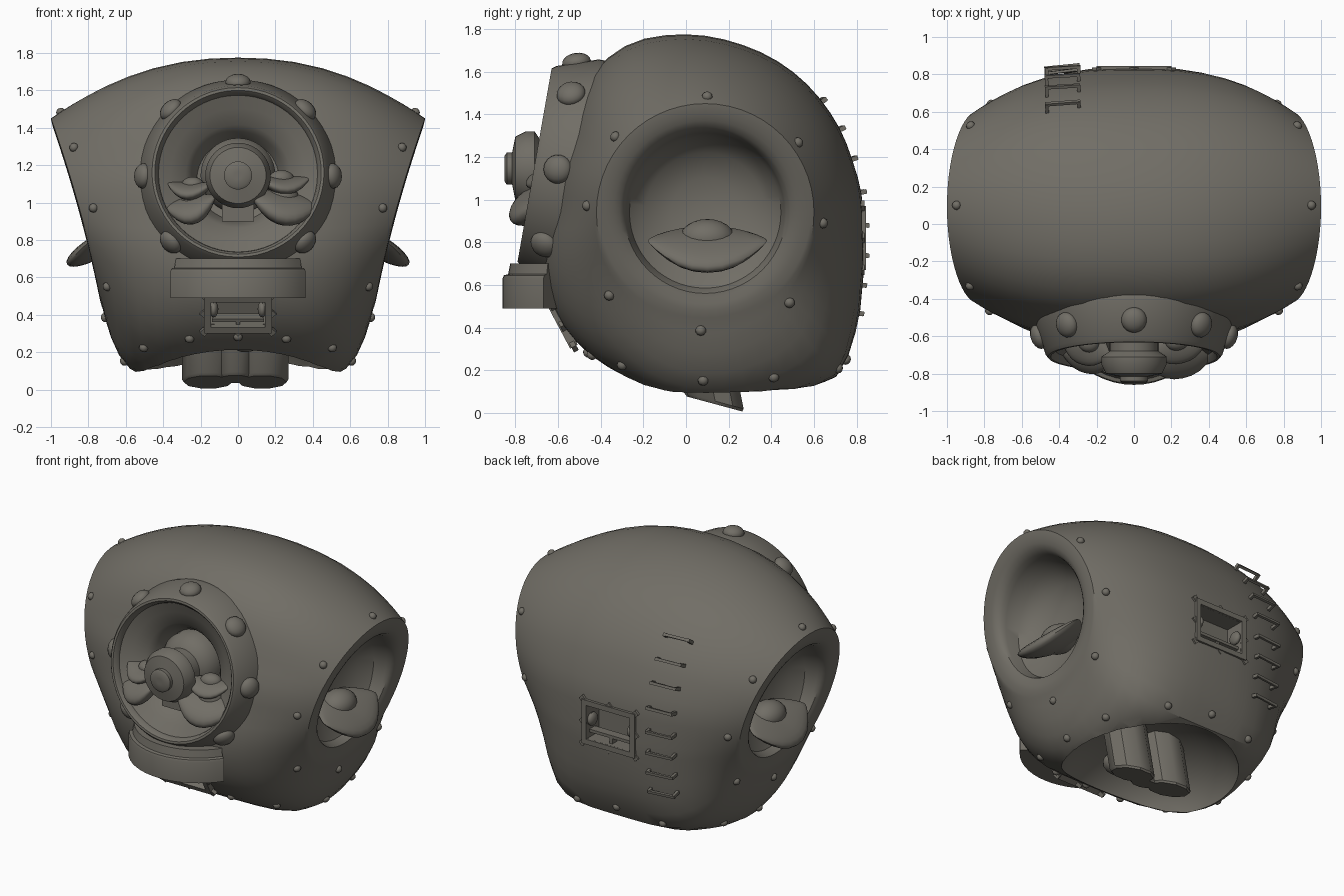
import bpy, bmesh, math
from mathutils import Matrix, Vector
from mathutils.bvhtree import BVHTree

if "Cube" in bpy.data.objects:
    bpy.data.objects.remove(bpy.data.objects["Cube"])

T, R = Matrix.Translation, Matrix.Rotation
mat = bpy.data.materials.new("weathered grey metal")
mat.diffuse_color = (0.165, 0.155, 0.132, 1)
mat.use_nodes = True
mat.node_tree.nodes["Principled BSDF"].inputs["Base Color"].default_value = mat.diffuse_color


def finish(bm, name, angle=35):
    bmesh.ops.recalc_face_normals(bm, faces=bm.faces)
    me = bpy.data.meshes.new(name)
    bm.to_mesh(me)
    bm.free()
    ob = bpy.data.objects.new(name, me)
    bpy.context.collection.objects.link(ob)
    me.materials.append(mat)
    smooth(ob, angle)
    return ob


def smooth(ob, angle=35):
    bpy.ops.object.select_all(action='DESELECT')
    ob.select_set(True)
    bpy.context.view_layer.objects.active = ob
    bpy.ops.object.shade_smooth_by_angle(angle=math.radians(angle))


def skin(bm, rings):
    for a, b in zip(rings, rings[1:]):
        n = len(a)
        for i in range(n):
            bm.faces.new((a[i], a[(i + 1) % n], b[(i + 1) % n], b[i]))
    bm.faces.new(rings[0])
    bm.faces.new(rings[-1])


def lathe(name, prof, m, seg=40, angle=35):
    """Closed solid of revolution about local z; profile of (radius, height)."""
    bm = bmesh.new()
    skin(bm, [[bm.verts.new(m @ Vector((r * math.cos(t), r * math.sin(t), h)))
               for t in (math.tau * i / seg for i in range(seg))] for r, h in prof])
    return finish(bm, name, angle)


def box(bm, m, size, at=(0, 0, 0)):
    bmesh.ops.create_cube(bm, size=1, matrix=m @ T(at) @ Matrix.Diagonal((*size, 1)))


def ball(bm, m, size, u=16, v=10):
    return bmesh.ops.create_uvsphere(bm, u_segments=u, v_segments=v, radius=1,
                                     matrix=m @ Matrix.Diagonal((*size, 1)))


# ---- body: loft along x from the side profile to the tilted socket ridges ----
CY, CZ, RR, N = 0.09, 0.94, 0.51, 56
side = [(0.83, 0.85), (0.825, 0.6), (0.78, 0.33), (0.72, 0.17), (0.4, 0.08), (0.15, 0.05), (-0.12, 0.09),
        (-0.3, 0.18), (-0.46, 0.28), (-0.6, 0.44), (-0.67, 0.65), (-0.63, 0.95), (-0.55, 1.3),
        (-0.42, 1.62), (-0.25, 1.74), (0, 1.775), (0.25, 1.73), (0.5, 1.6), (0.66, 1.43), (0.78, 1.18)]
polar = sorted((math.atan2(z - CZ, y - CY) % math.tau, math.hypot(y - CY, z - CZ)) for y, z in side)
polar = [(polar[-1][0] - math.tau, polar[-1][1])] + polar + [(polar[0][0] + math.tau, polar[0][1])]


def radius(a):
    for (a0, r0), (a1, r1) in zip(polar, polar[1:]):
        if a0 <= a <= a1:
            return r0 + (r1 - r0) * (a - a0) / (a1 - a0)


def ridge_x(y, z):
    return 1 - (1.45 - z) * 0.272 - 0.08 * (y - 0.1) ** 2


def ring(bm, s, u=None, r=None, dx=0):
    out = []
    for i in range(N):
        a = math.tau * i / N
        ca, sa = math.cos(a), math.sin(a)
        if u is not None:        # outer shell
            k = 2.2 + 0.5 * ca * ca + 6 * max(0, -sa) ** 4
            rc = (radius((a - .05) % math.tau) + 2 * radius(a) + radius((a + .05) % math.tau)) / 4
            rad = rc + (RR - rc) * u ** k
            x = ridge_x(CY + RR * ca, CZ + RR * sa) * u
        else:                    # socket, deeper at the top than at the bottom
            rad = r
            x = ridge_x(CY + r * ca, CZ + r * sa) + dx * (1 + (0.45 * sa * min(1, r / 0.36) if r < 0.4 else 0))
        out.append(bm.verts.new((s * x, CY + rad * ca, CZ + rad * sa)))
    return out


bm = bmesh.new()
us = [0.15, 0.3, 0.45, 0.58, 0.7, 0.8, 0.88, 0.94, 0.98, 1]
bowl = [(0.495, 0.002), (0.46, 0.002), (0.43, -0.003), (0.4, -0.015), (0.38, -0.035), (0.372, -0.06),
        (0.355, -0.14), (0.28, -0.21), (0.16, -0.25), (0.05, -0.265)]
half = {s: [ring(bm, s, u=u) for u in us] + [ring(bm, s, r=r, dx=d) for r, d in bowl] for s in (-1, 1)}
skin(bm, half[-1][::-1] + [ring(bm, 1, u=0)] + half[1])
bmesh.ops.recalc_face_normals(bm, faces=bm.faces)
tree = BVHTree.FromBMesh(bm)
body = finish(bm, "body_shell")


def on_surface(p):
    loc, n, _, _ = tree.find_nearest(Vector(p))
    return loc, n


# ---- frames for the chest ring and the two hatches ----
CHEST = T((0, -0.70, 1.16)) @ R(math.radians(80), 4, 'X')
loc, n = on_surface((0, -0.6, 0.39))
HATCHES = [("front_hatch", T(loc) @ R(math.radians(118), 4, 'X'), 0.36, 0.22),
           ("back_hatch", T((0, 0.825, 0.82)) @ R(math.pi, 4, 'Z') @ R(math.radians(90), 4, 'X'), 0.4, 0.3)]

# ---- cut the chest opening, waist bowl and hatch pockets ----
cutters = [lathe("chest_cutter", [(0.47, -0.42), (0.47, 0.3)], CHEST)]
bm = bmesh.new()
ball(bm, T((0, 0.15, 0.02)), (0.56, 0.585, 0.4), 40, 24)
cutters.append(finish(bm, "waist_cutter"))
for name, m, w, h in HATCHES:
    bm = bmesh.new()
    box(bm, m, (w - 0.07, h - 0.07, 0.24))
    cutters.append(finish(bm, name + "_cutter"))
for c in cutters:
    c.hide_render = True
    mod = body.modifiers.new(c.name, 'BOOLEAN')
    mod.object, mod.operation, mod.solver = c, 'DIFFERENCE', 'EXACT'
    bpy.context.view_layer.objects.active = body
    bpy.ops.object.modifier_apply(modifier=mod.name)
    bpy.data.objects.remove(c)
smooth(body, 55)

# ---- chest ring with inner dish, and its big bolts ----
lathe("chest_ring", [(0.02, -0.44), (0.46, -0.42), (0.54, -0.25), (0.54, -0.2), (0.475, -0.01), (0.46, 0.01),
                     (0.445, 0.01), (0.43, -0.01), (0.425, -0.03), (0.36, -0.065), (0.28, -0.11), (0.25, -0.15),
                     (0.22, -0.22), (0.12, -0.24), (0.02, -0.24)], CHEST, 56)
bm = bmesh.new()
for i in range(8):
    m = CHEST @ R(math.tau * i / 8, 4, 'Z') @ T((0.508, 0, -0.1)) @ R(math.radians(-19), 4, 'Y')
    ball(bm, m, (0.045, 0.068, 0.068))
finish(bm, "ring_bolts")

# ---- chest core ----
CORE = T((0, 0, 1.145)) @ R(math.radians(90), 4, 'X')
lathe("chest_core", [(0.05, 0.42), (0.2, 0.44), (0.2, 0.52), (0.16, 0.58), (0.13, 0.6), (0.13, 0.68), (0.175, 0.71),
                     (0.175, 0.75), (0.15, 0.80), (0.075, 0.815), (0.075, 0.84), (0.06, 0.85), (0.02, 0.85)], CORE)
bm = bmesh.new()
box(bm, T((0, -0.62, 0.98)), (0.17, 0.16, 0.16))
finish(bm, "core_post")


# ---- almond pods: a pointed lid holding a ball ----
def pod(name, at, yaw, w, depth, thick, tilt=28, roll=0):
    bm = bmesh.new()
    m = T(at) @ R(math.radians(yaw), 4, 'Z') @ R(math.radians(roll), 4, 'Y')
    lid = ball(bm, Matrix.Identity(4), (1, 1, 1), 24, 12)
    for v in lid["verts"]:
        x, y, z = v.co
        p = 1 - 0.55 * abs(x) ** 3
        v.co = m @ R(math.radians(tilt), 4, 'X') @ Vector((x * w, y * depth * p, z * thick * p + 0.05 * x * x))
    ball(bm, m @ T((0, depth * 0.3, thick * 0.9)), (w * 0.46, depth * 0.55, w * 0.32), 20, 12)
    finish(bm, name, 45)


for s, side_name in ((1, "right"), (-1, "left")):
    pod(side_name + "_socket_pod", (s * 0.75, 0.1, 0.765), s * 90, 0.28, 0.19, 0.06, 30)
pod("right_upper_chest_pod", (0.24, -0.65, 1.09), 15, 0.15, 0.1, 0.04, 15)
pod("left_upper_chest_pod", (-0.25, -0.66, 1.06), -15, 0.13, 0.1, 0.04, 15)
pod("right_lower_chest_pod", (0.24, -0.69, 0.97), 12, 0.19, 0.15, 0.07, 28, 8)
pod("left_lower_chest_pod", (-0.24, -0.69, 0.96), -12, 0.14, 0.12, 0.06, 28, -12)

# ---- curved bumper wrapping under the ring ----
bm = bmesh.new()
prof = [(0.436, 0.49), (0.436, 0.63), (0.43, 0.645), (0.41, 0.65), (0.4, 0.7), (0.25, 0.7), (0.22, 0.49)]
rings = []
for i in range(17):
    t = math.radians(-56 + 112 * i / 16)
    rings.append([bm.verts.new((r * math.sin(t), -0.424 - r * math.cos(t), z)) for r, z in prof])
skin(bm, rings)
finish(bm, "chest_bumper", 30)

# ---- hatch frames with pocket fittings ----
for name, m, w, h in HATCHES:
    bm = bmesh.new()
    for s in (-1, 1):
        box(bm, m, (w, 0.035, 0.04), (0, s * (h / 2 - 0.017), 0))
        box(bm, m, (0.035, h, 0.04), (s * (w / 2 - 0.017), 0, 0))
        for x, y in ((s, 1), (s, -1), (s, 0), (0, s)):
            box(bm, m @ T((x * w / 2, y * h / 2, 0)) @ R(math.pi / 4, 4, 'Z'), (0.035, 0.035, 0.025))
        ball(bm, m @ T((s * (w / 2 - 0.05), 0.01, -0.03)), (0.025, 0.045, 0.045))
    box(bm, m, (w - 0.08, 0.02, 0.06), (0, -h * 0.22, -0.04))
    box(bm, m, (0.02, h * 0.2, 0.05), (0, -h * 0.33, -0.04))
    finish(bm, name, 30)

# ---- rivets around the arm sockets and the waist opening ----
spots = []
for s in (-1, 1):
    for y, z in ((0.1, 1.485), (0.53, 1.27), (0.64, 0.89), (0.47, 0.53), (0.07, 0.4),
                 (-0.35, 0.56), (-0.48, 0.97), (-0.34, 1.3)):
        spots.append((s * (ridge_x(y, z) - 0.06), y, z))
    spots += [(s * x, y, z) for x, y, z in ((0.26, -0.45, 0.26), (0.51, -0.31, 0.21), (0.61, 0.08, 0.15),
                                            (0.57, 0.41, 0.17), (0.32, 0.69, 0.22))]
spots += [(0, -0.47, 0.27), (0, 0.75, 0.25)]
bm = bmesh.new()
for p in spots:
    loc, n = on_surface(p)
    ball(bm, T(loc) @ n.to_track_quat('Z', 'Y').to_matrix().to_4x4(), (0.025, 0.025, 0.022), 10, 6)
finish(bm, "rivets")

# ---- ladder rungs up the back ----
bm = bmesh.new()
for y, z in ((0.62, 1.45), (0.7, 1.32), (0.75, 1.18), (0.8, 1.03), (0.8, 0.88), (0.8, 0.74), (0.8, 0.6), (0.78, 0.47)):
    loc, n = on_surface((-0.38, y, z))
    n = Vector((n.x * 0.4, n.y, n.z))
    m = T(loc) @ n.to_track_quat('Z', 'Y').to_matrix().to_4x4()
    box(bm, m, (0.19, 0.018, 0.016), (0, 0, 0.04))
    for s in (-1, 1):
        box(bm, m, (0.018, 0.022, 0.065), (s * 0.086, 0, 0.012))
finish(bm, "ladder_rungs", 30)

# ---- waist joint: two slanted barrels and a centre pin ----
for name, x, y, r in (("left_waist_barrel", -0.16, 0.14, 0.14), ("right_waist_barrel", 0.13, 0.14, 0.14),
                      ("waist_pin", -0.015, 0.08, 0.09)):
    m = Matrix(((1, 0, 0, x), (0, 1, -0.2, y), (0, -0.27, 1, 0.04 + (0.14 - y) * 0.27), (0, 0, 0, 1)))
    lathe(name, [(r - 0.01, 0), (r, 0.015), (r, 0.41)], m, 10)
bm = bmesh.new()
ball(bm, T((0.04, -0.12, 0.27)), (0.09, 0.08, 0.07))
finish(bm, "waist_knuckle")
